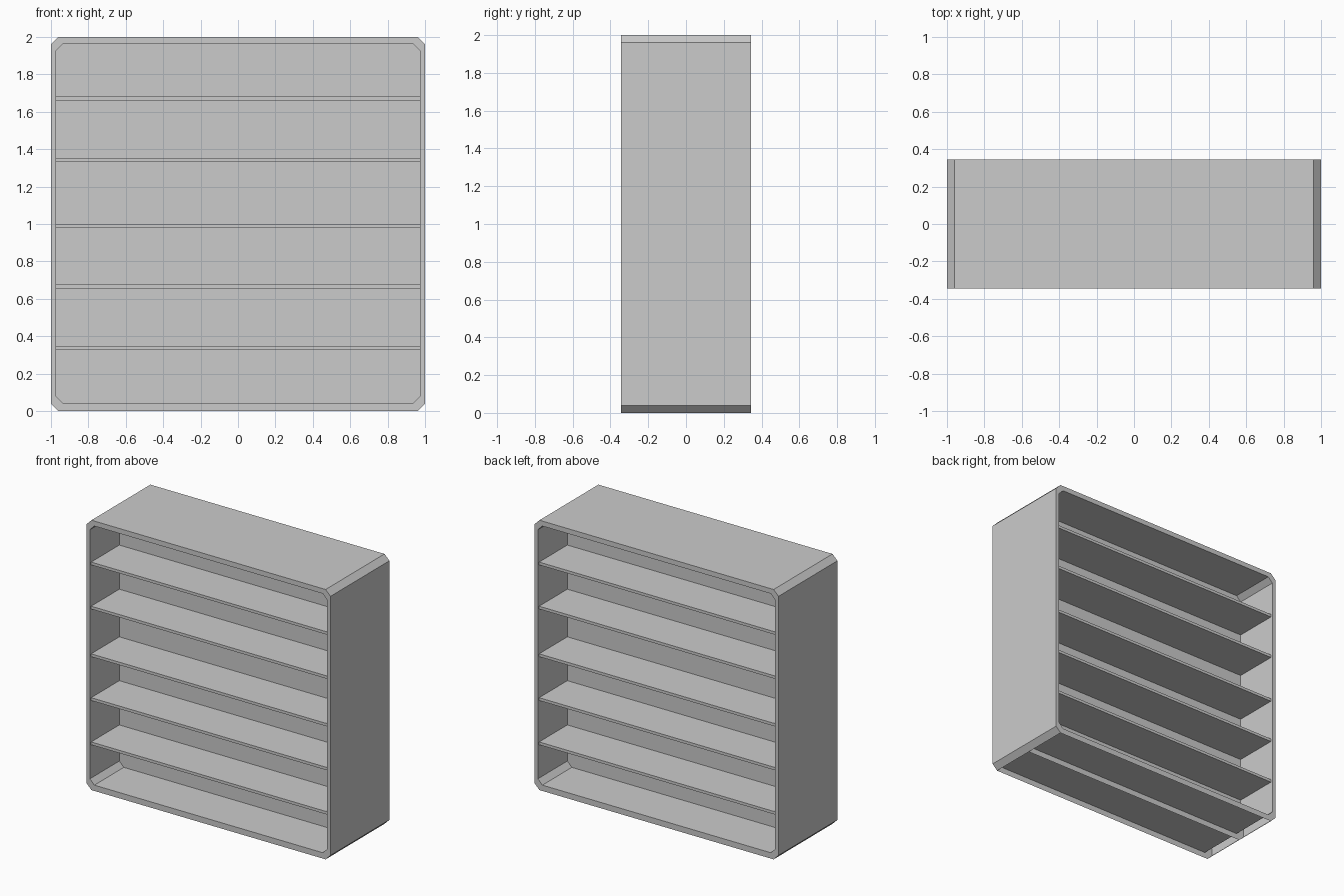
import bpy
import bmesh

if "Cube" in bpy.data.objects:
    bpy.data.objects.remove(bpy.data.objects["Cube"])

DEPTH = 0.345        # half depth of the cabinet
SHELF_Z = (0.337, 0.665, 0.99, 1.343, 1.67)


def chamfered(half_w, z0, z1, c):
    """Chamfered rectangle, counter-clockwise seen from the front; edge 0 is the bottom."""
    return [(-half_w + c, z0), (half_w - c, z0), (half_w, z0 + c), (half_w, z1 - c),
            (half_w - c, z1), (-half_w + c, z1), (-half_w, z1 - c), (-half_w, z0 + c)]


def finish(name, bm):
    mesh = bpy.data.meshes.new(name)
    bm.to_mesh(mesh)
    bm.free()
    ob = bpy.data.objects.new(name, mesh)
    bpy.context.collection.objects.link(ob)
    return ob


OUTER = chamfered(1.0, 0.0, 2.0, 0.04)
INNER = chamfered(0.973, 0.043, 1.963, 0.037)

# Outer frame: hollow chamfered shell, open on the underside
bm = bmesh.new()


def loop(points, y):
    return [bm.verts.new((x, y, z)) for x, z in points]


of, ob_ = loop(OUTER, -DEPTH), loop(OUTER, DEPTH)
nf, nb = loop(INNER, -DEPTH), loop(INNER, DEPTH)
for i in range(8):
    j = (i + 1) % 8
    if i != 0:
        bm.faces.new((of[i], ob_[i], ob_[j], of[j]))   # outside wall
    bm.faces.new((nf[i], nf[j], nb[j], nb[i]))         # inside wall
    bm.faces.new((of[i], of[j], nf[j], nf[i]))         # front rim
    bm.faces.new((ob_[i], nb[i], nb[j], ob_[j]))       # back rim
finish("frame", bm)

# Central dividing panel, shelves open on both sides of it
bm = bmesh.new()
bm.faces.new(loop(OUTER, 0.0))
finish("divider_panel", bm)

# Shelves
for n, z in enumerate(SHELF_Z, 1):
    bm = bmesh.new()
    bmesh.ops.create_cube(bm, size=1.0)
    bmesh.ops.scale(bm, vec=(1.946, 0.66, 0.021), verts=bm.verts)
    bmesh.ops.translate(bm, vec=(0, 0, z), verts=bm.verts)
    finish(f"shelf_{n}", bm)
